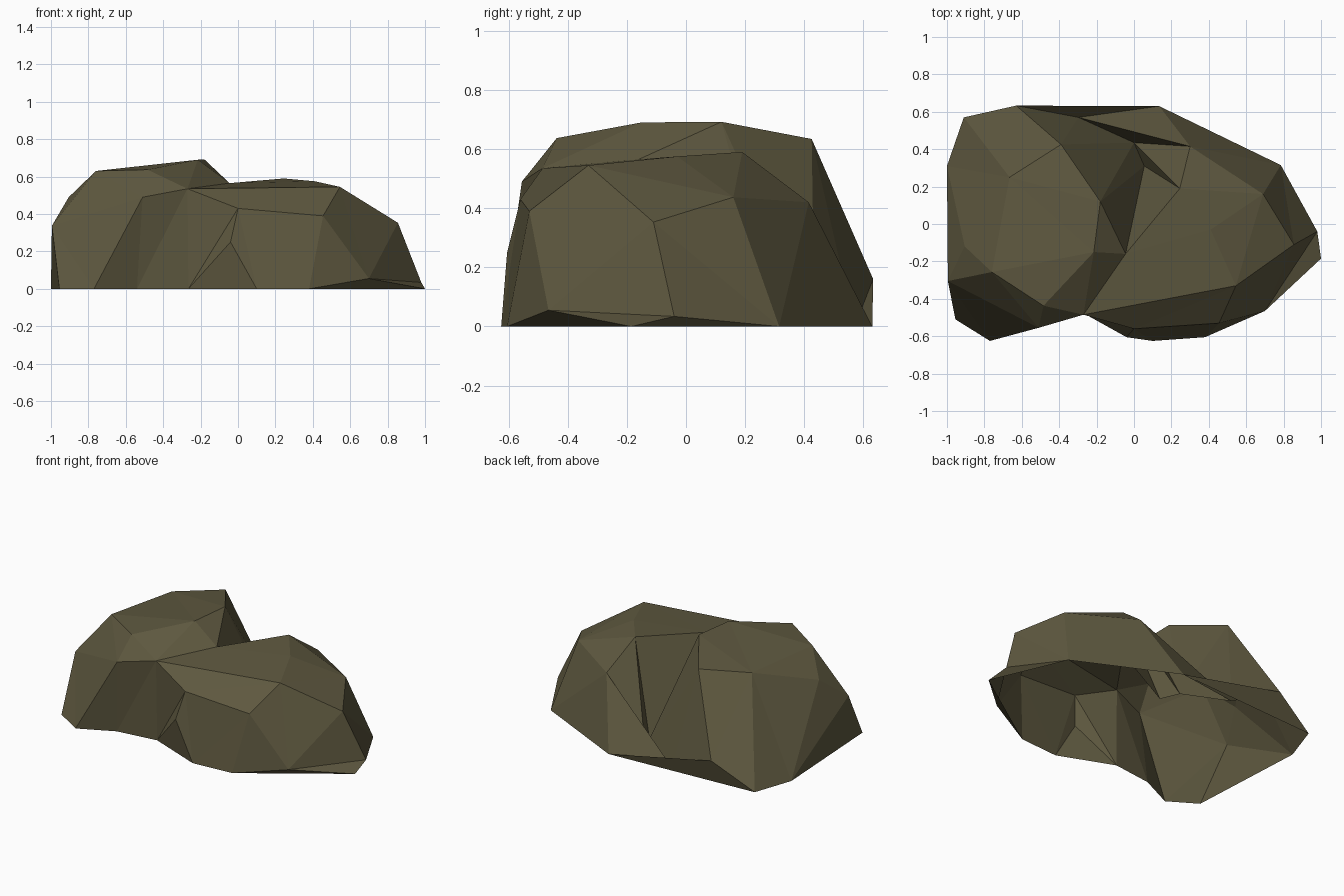
import bpy
from mathutils import Vector
from mathutils.geometry import delaunay_2d_cdt

if "Cube" in bpy.data.objects:
    bpy.data.objects.remove(bpy.data.objects["Cube"])

# Outline where the open-bottomed rock meets the ground
ground = [(-1, .31), (-.955, -.51), (-.77, -.625), (-.54, -.515), (-.265, -.48),
          (.1, -.625), (.38, -.605), (1, -.185), (.785, .315), (.135, .63), (-.91, .57)]

# Corners of the tall left lobe
left_lobe = {"a": (-.76, -.257, .63), "b": (-.484, -.437, .637), "c": (-.51, -.555, .49),
             "d": (-.995, -.305, .337), "e": (-.905, -.12, .49), "f": (-.665, .25, .615),
             "g": (-.39, .425, .634), "h": (-.18, .12, .692), "i": (-.215, -.15, .69),
             "w": (-.63, .633, .16)}

# Corners of the lower right lobe
right_lobe = {"j": (-.045, -.16, .565), "k": (-.27, -.485, .535), "l": (0, -.56, .43),
              "m": (-.04, -.605, .25), "n": (.455, -.53, .39), "o": (.545, -.33, .545),
              "p": (.41, -.03, .575), "q": (.245, .19, .59), "r": (.3, .415, .42),
              "s": (.69, .16, .437), "t": (.855, -.11, .353), "u": (.7, -.465, .055),
              "v": (.98, -.04, .034)}

# Floor of the crevice between the lobes
crevice = {"x": (-.297, .57, 0), "y": (0, .435, 0), "z": (.055, .31, 0)}

# Ridges and creases that must be kept as edges (numbers are ground corners)
ridges = ("a-b b-k k-j i-j b-i k-o o-t l-n k-l h-z z-j i-h g-h g-y g-f y-r q-y q-z j-q "
          "r-x x-y w-x w-g w-9 x-9 r-9 c-2 k-3 l-4 f-10 p-q o-p p-s s-r s-t n-o f-a "
          "d-1 b-c c-k").split()

# Unfold every corner onto a flat plan, low corners pushed outward, then triangulate
points, plan, index = [], [], {}


def add(key, co, spread):
    index[key] = len(points)
    points.append(co)
    plan.append(Vector((co[0] * spread, co[1] * spread)))


for n, (x, y) in enumerate(ground):
    add(str(n), (x, y, 0), 2.0)
for key, co in {**left_lobe, **right_lobe}.items():
    add(key, co, 1.7 - co[2])
for key, co in crevice.items():
    add(key, co, 1.2)

count = len(ground)
edges = [(n, (n + 1) % count) for n in range(count)]
edges += [tuple(index[k] for k in pair.split("-")) for pair in ridges]
result = delaunay_2d_cdt(plan, edges, [], 0, 1e-5)
triangles, origin = result[2], result[3]

faces = []
for tri in triangles:
    if all(origin[v] for v in tri):
        face = [origin[v][0] for v in tri]
        if not all(v < count for v in face):      # leave the outline's notches open
            faces.append(face)

# Rock
mesh = bpy.data.meshes.new("rock")
mesh.from_pydata(points, [], faces)
mesh.update()
rock = bpy.data.objects.new("rock", mesh)
bpy.context.collection.objects.link(rock)

stone = bpy.data.materials.new("olive stone")
stone.diffuse_color = (.112, .098, .05, 1)
stone.use_nodes = True
stone.node_tree.nodes["Principled BSDF"].inputs["Base Color"].default_value = stone.diffuse_color
mesh.materials.append(stone)
